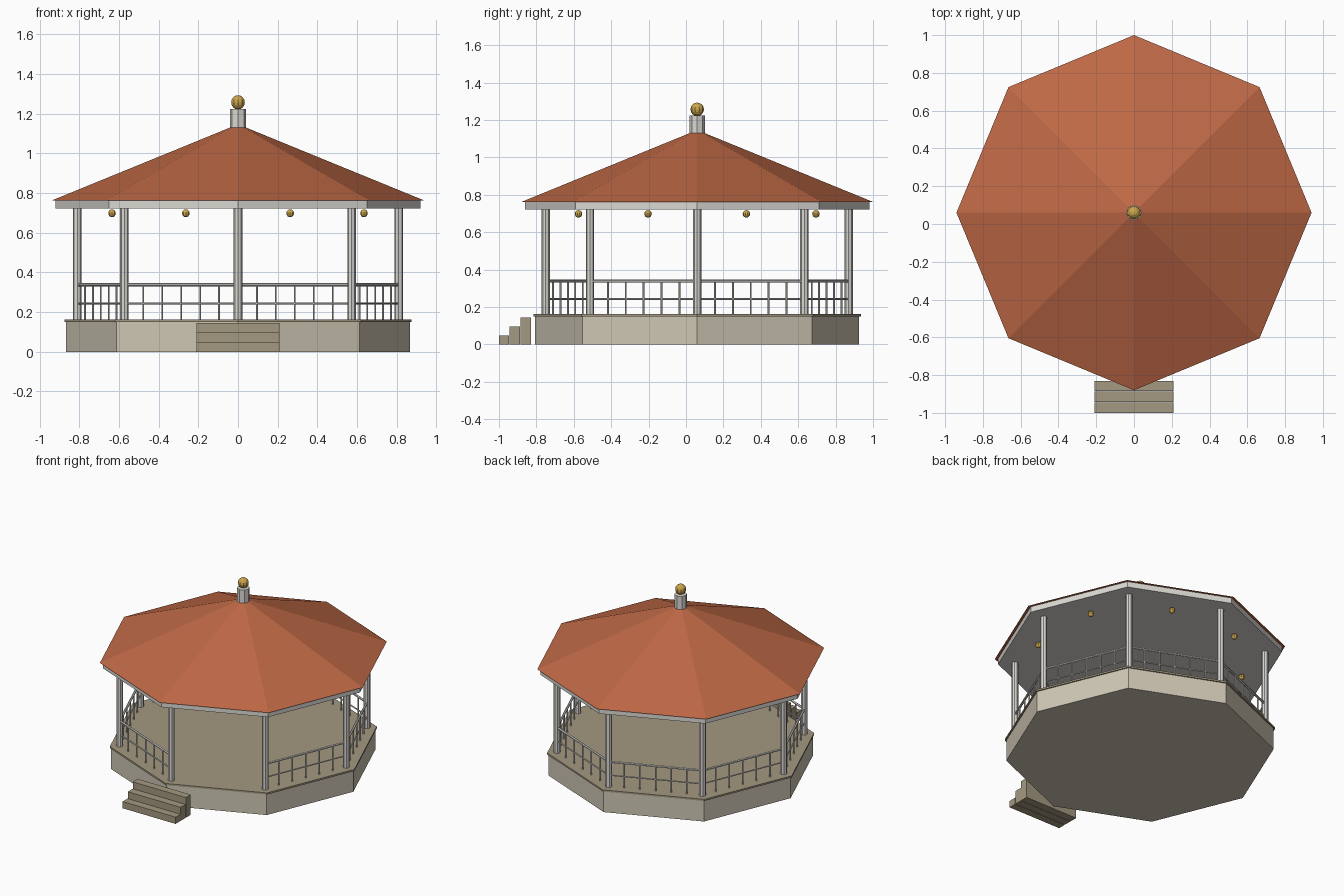
import bpy
from math import sin, cos, pi
from mathutils import Vector

if "Cube" in bpy.data.objects:
    bpy.data.objects.remove(bpy.data.objects["Cube"])

CY = 0.06  # pavilion centre in y (steps reach out to y = -1)


def material(name, rgb):
    m = bpy.data.materials.new(name)
    m.diffuse_color = (*rgb, 1)
    m.use_nodes = True
    m.node_tree.nodes["Principled BSDF"].inputs["Base Color"].default_value = m.diffuse_color
    return m


STONE = material("stone", (0.62, 0.57, 0.46))
FLOOR = material("floor_stone", (0.37, 0.32, 0.22))
PAINT = material("pale_paint", (0.70, 0.69, 0.65))
ROOF = material("terracotta", (0.52, 0.14, 0.06))
GOLD = material("gold", (0.60, 0.38, 0.07))


def finish(name, mat):
    ob = bpy.context.object
    ob.name = name
    ob.data.materials.append(mat)
    return ob


def prism(name, r1, r2, z0, z1, mat, x=0, y=CY, sides=8):
    # The primitive places a corner on the axis, as the octagon needs
    bpy.ops.mesh.primitive_cone_add(vertices=sides, radius1=r1, radius2=r2,
                                    depth=z1 - z0, location=(x, y, (z0 + z1) / 2))
    return finish(name, mat)


def rod(name, a, b, r, mat, sides=6):
    d = b - a
    bpy.ops.mesh.primitive_cylinder_add(vertices=sides, radius=r, depth=d.length,
                                        location=(a + b) / 2,
                                        rotation=d.to_track_quat('Z', 'Y').to_euler())
    return finish(name, mat)


def ball(name, loc, r, mat):
    bpy.ops.mesh.primitive_uv_sphere_add(segments=10, ring_count=8, radius=r, location=loc)
    return finish(name, mat)


def ring(r, k, z):
    # Point on the pavilion circle, k counted in eighths from the front corner
    a = -pi / 2 + k * pi / 4
    return Vector((r * cos(a), CY + r * sin(a), z))


# Plinth and floor
prism("plinth", 0.866, 0.866, 0, 0.15, STONE)
prism("floor", 0.875, 0.875, 0.15, 0.162, FLOOR)

# Roof, fascia and finial
prism("fascia", 0.92, 0.92, 0.722, 0.764, PAINT)
prism("roof", 0.94, 0.04, 0.762, 1.13, ROOF)
prism("finial_post", 0.041, 0.041, 1.12, 1.223, PAINT)
ball("finial_ball", (0, CY, 1.257), 0.036, GOLD)

for k in range(8):
    # Column on each corner, lantern in the middle of each side
    p = ring(0.81, k, 0)
    prism(f"column_{k}", 0.022, 0.022, 0.16, 0.724, PAINT, p.x, p.y)
    ball(f"lantern_{k}", ring(0.687, k + 0.5, 0.698), 0.02, GOLD)
    # Railing on every side but the entrance, right of the front corner
    if k == 0:
        continue
    q = ring(0.81, k + 1, 0)
    for label, z, r in (("top", 0.338, 0.008), ("middle", 0.243, 0.005)):
        h = Vector((0, 0, z))
        rod(f"{label}_rail_{k}", p + h, q + h, r, PAINT)
    for i in range(1, 6):
        b = p.lerp(q, i / 6)
        rod(f"baluster_{k}_{i}", b + Vector((0, 0, 0.16)),
            b + Vector((0, 0, 0.338)), 0.005, PAINT)

# Entrance steps
for i in range(3):
    h = 0.048 * (i + 1)
    bpy.ops.mesh.primitive_cube_add(size=1, location=(0, -0.9725 + 0.0575 * i, h / 2))
    step = finish(f"step_{i}", FLOOR)
    step.scale = (0.417, 0.055, h)
